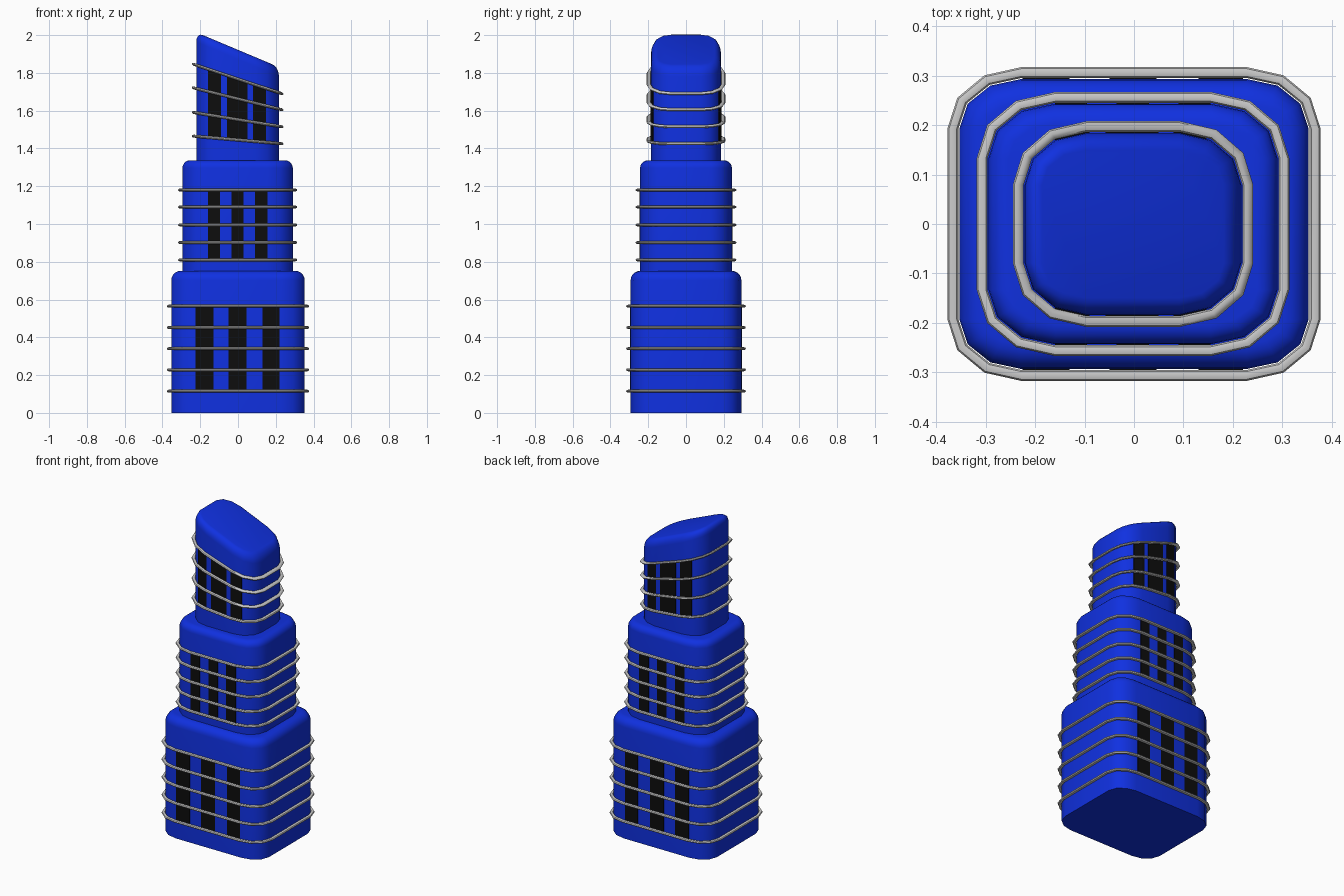
import bpy, math

if "Cube" in bpy.data.objects:
    bpy.data.objects.remove(bpy.data.objects["Cube"])

CORNER = 3  # segments per rounded plan corner


def material(name, color):
    m = bpy.data.materials.new(name)
    m.diffuse_color = color
    m.use_nodes = True
    m.node_tree.nodes["Principled BSDF"].inputs["Base Color"].default_value = m.diffuse_color
    return m


blue = material("blue", (0.005, 0.03, 0.75, 1))
black = material("black", (0.004, 0.004, 0.004, 1))


def outline(hx, hy, rx, ry, cx, off=0.0):
    """Rounded rectangle in plan, grown by off."""
    pts = []
    for q, (sx, sy) in enumerate([(1, 1), (-1, 1), (-1, -1), (1, -1)]):
        for i in range(CORNER + 1):
            a = math.pi / 2 * (q + i / CORNER)
            pts.append((cx + sx * (hx - rx) + (rx + off) * math.cos(a),
                        sy * (hy - ry) + (ry + off) * math.sin(a)))
    return pts


def loft(name, loops, mat=None, closed=False, smooth=True):
    """Skin a list of equal loops, capped or joined end to end."""
    n, m = len(loops[0]), len(loops)
    faces = []
    for k in range(m if closed else m - 1):
        a, b = k * n, (k + 1) % m * n
        faces += [(a + i, a + (i + 1) % n, b + (i + 1) % n, b + i) for i in range(n)]
    if not closed:
        faces += [tuple(reversed(range(n))), tuple(range((m - 1) * n, m * n))]
    me = bpy.data.meshes.new(name)
    me.from_pydata([v for lp in loops for v in lp], [], faces)
    ob = bpy.data.objects.new(name, me)
    bpy.context.collection.objects.link(ob)
    if mat:
        me.materials.append(mat)
    bpy.ops.object.select_all(action='DESELECT')
    bpy.context.view_layer.objects.active = ob
    ob.select_set(True)
    bpy.ops.object.mode_set(mode='EDIT')
    bpy.ops.mesh.select_all(action='SELECT')
    bpy.ops.mesh.normals_make_consistent(inside=False)
    bpy.ops.object.mode_set(mode='OBJECT')
    if smooth:
        bpy.ops.object.shade_smooth_by_angle(angle=math.radians(40))
    return ob


def line(z_left, z_right, x_end=0.233):
    """Height as a straight slope across x."""
    return lambda x: z_left + (z_right - z_left) * (x + x_end) / (2 * x_end)


def body(name, plan, z0, top, r_in, r_down):
    loops = [[(x, y, z0) for x, y in outline(*plan)]]
    for i in range(6):
        a = math.pi / 2 * i / 5
        d, drop = r_in * (1 - math.cos(a)), r_down * (1 - math.sin(a))
        loops.append([(x, y, top(x) - drop) for x, y in outline(*plan, -d)])
    loft(name, loops, blue)


def ring(name, plan, height):
    loops = []
    for k in range(8):
        a = math.pi / 4 * k
        loops.append([(x, y, height(x) + 0.008 * math.sin(a))
                      for x, y in outline(*plan, 0.013 + 0.011 * math.cos(a))])
    loft(name, loops, closed=True)


def window(name, plan, x1, x2, lo, hi, side):
    """Thin dark panel that follows the wall."""
    half = sorted(p for p in outline(*plan) if p[1] > 0)

    def wall(x):
        for (xa, ya), (xb, yb) in zip(half, half[1:]):
            if xa <= x <= xb and xb > xa:
                return ya + (yb - ya) * (x - xa) / (xb - xa)
        return plan[1]

    xs = [x1] + [p[0] for p in half if x1 + 0.002 < p[0] < x2 - 0.002] + [x2]
    loops = []
    for x in xs:
        f, b = side * (wall(x) + 0.003), side * (wall(x) - 0.008)
        loops.append([(x, f, lo(x)), (x, f, hi(x)), (x, b, hi(x)), (x, b, lo(x))])
    loft(name, loops, black, smooth=False)


# name, plan, base, top height, edge rounding, ring slopes, window spans
tiers = [
    ("lower", (0.353, 0.293, 0.125, 0.10, 0.0), 0.0, line(0.752, 0.752), (0.05, 0.05),
     [(z, z) for z in (0.115, 0.228, 0.34, 0.452, 0.565)],
     [(-0.225, -0.13), (-0.05, 0.045), (0.13, 0.22)]),
    ("middle", (0.292, 0.243, 0.135, 0.11, -0.002), 0.74, line(1.337, 1.337), (0.04, 0.04),
     [(z, z) for z in (0.81, 0.902, 0.995, 1.09, 1.18)],
     [(-0.16, -0.095), (-0.035, 0.03), (0.09, 0.155)]),
    ("upper", (0.219, 0.184, 0.125, 0.105, -0.002), 1.32,
     lambda x: 2.0 - 0.42 * (x + 0.186), (0.035, 0.05),
     [(1.465, 1.425), (1.59, 1.515), (1.72, 1.605), (1.845, 1.69)],
     [(-0.16, -0.09), (-0.058, 0.05), (0.08, 0.147)]),
]

for name, plan, z0, top, (r_in, r_down), slopes, spans in tiers:
    # tower block
    body(name + "_block", plan, z0, top, r_in, r_down)
    # metal bands
    for i, s in enumerate(slopes):
        ring(f"{name}_band_{i + 1}", plan, line(*s))
    # window strips front and back
    lo, hi = line(*slopes[0]), line(*slopes[-1])
    for i, (x1, x2) in enumerate(spans):
        for side, label in ((-1, "front"), (1, "back")):
            window(f"{name}_{label}_window_{i + 1}", plan, x1, x2, lo, hi, side)
